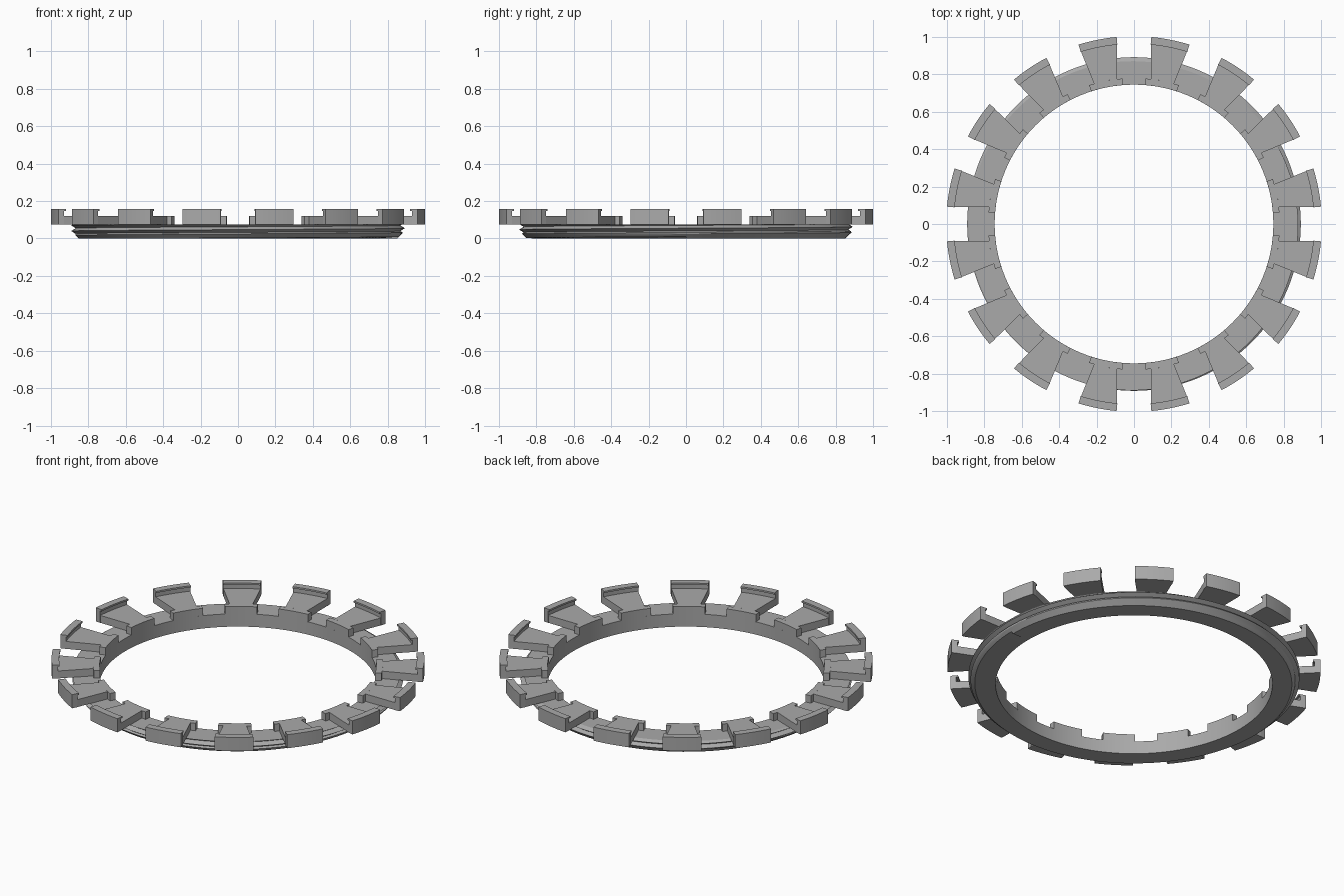
import bpy, bmesh
from math import cos, sin, pi, radians

if "Cube" in bpy.data.objects:
    bpy.data.objects.remove(bpy.data.objects["Cube"])

grey = bpy.data.materials.new("plain grey")
grey.use_nodes = True
colour = (0.4, 0.4, 0.4, 1)
grey.diffuse_color = colour
grey.node_tree.nodes["Principled BSDF"].inputs["Base Color"].default_value = colour

TEETH, RING_TOP, PLATE_TOP, LIP_TOP = 16, 0.076, 0.12, 0.157
INNER, OUTER = 0.745, 1.004


def polar(r, a, z):
    return (r * cos(a), r * sin(a), z)


def loft(bm, sections):
    """Skin closed sections of equal length and cap both ends."""
    rows = [[bm.verts.new(p) for p in s] for s in sections]
    n = len(rows[0])
    for a, b in zip(rows, rows[1:]):
        for i in range(n):
            j = (i + 1) % n
            bm.faces.new((a[i], a[j], b[j], b[i]))
    bm.faces.new(rows[0][::-1])
    bm.faces.new(rows[-1])


def finish(bm, name, smooth=True):
    bmesh.ops.recalc_face_normals(bm, faces=bm.faces[:])
    mesh = bpy.data.meshes.new(name)
    bm.to_mesh(mesh)
    bm.free()
    mesh.materials.append(grey)
    obj = bpy.data.objects.new(name, mesh)
    bpy.context.collection.objects.link(obj)
    if smooth:
        bpy.ops.object.select_all(action='DESELECT')
        obj.select_set(True)
        bpy.context.view_layer.objects.active = obj
        bpy.ops.object.shade_smooth_by_angle(angle=radians(25))
    return obj


# Threaded ring: a helical outer wall, clipped by flat top and bottom
PITCH, STEPS, SEG = 0.03, 4, 128


def thread_radius(z, turn):
    phase = ((z - 0.055) / PITCH - turn) % 1
    ridge = abs(2 * phase - 1)
    return min(0.868 + 0.024 * ridge, 0.85 + 1.1 * z)


bm = bmesh.new()
previous = None
for s in range(SEG + 1):
    turn = s / SEG
    a = 2 * pi * turn
    row = [bm.verts.new(polar(INNER, a, 0))]
    for k in range(-STEPS, 3 * STEPS + 1):
        z = 0.01 + PITCH * (k / STEPS + turn)
        z = min(max(z, 0), RING_TOP)
        row.append(bm.verts.new(polar(thread_radius(z, turn), a, z)))
    row.append(bm.verts.new(polar(INNER, a, RING_TOP)))
    if previous:
        for i in range(len(row)):
            j = (i + 1) % len(row)
            bm.faces.new((previous[i], row[i], row[j], previous[j]))
    previous = row
bmesh.ops.remove_doubles(bm, verts=bm.verts[:], dist=0.0001)
finish(bm, "threaded_ring")


# Locking teeth: inner foot, tapering neck and raised outer lip
def arc_block(bm, profile, centre, half, steps=6):
    angles = [centre + half * (2 * i / steps - 1) for i in range(steps + 1)]
    loft(bm, [[polar(r, a, z) for r, z in profile] for a in angles])


foot = [(INNER, RING_TOP), (0.78, RING_TOP), (0.78, PLATE_TOP), (INNER, PLATE_TOP)]
lip = [(0.973, RING_TOP), (OUTER, RING_TOP), (OUTER, LIP_TOP),
       (0.963, LIP_TOP), (0.963, 0.147), (0.973, 0.147)]

for t in range(TEETH):
    centre = 2 * pi * (t + 0.5) / TEETH
    bm = bmesh.new()
    arc_block(bm, foot, centre, radians(6.65))
    arc_block(bm, lip, centre, radians(5.95))
    neck = []
    for i in range(7):
        f = i / 3 - 1
        a0, a1 = centre + f * 0.063 / 0.78, centre + f * 0.1 / 0.973
        neck.append([polar(0.78, a0, RING_TOP), polar(0.973, a1, RING_TOP),
                     polar(0.973, a1, PLATE_TOP), polar(0.78, a0, PLATE_TOP)])
    loft(bm, neck)
    finish(bm, "tooth_%02d" % (t + 1))
